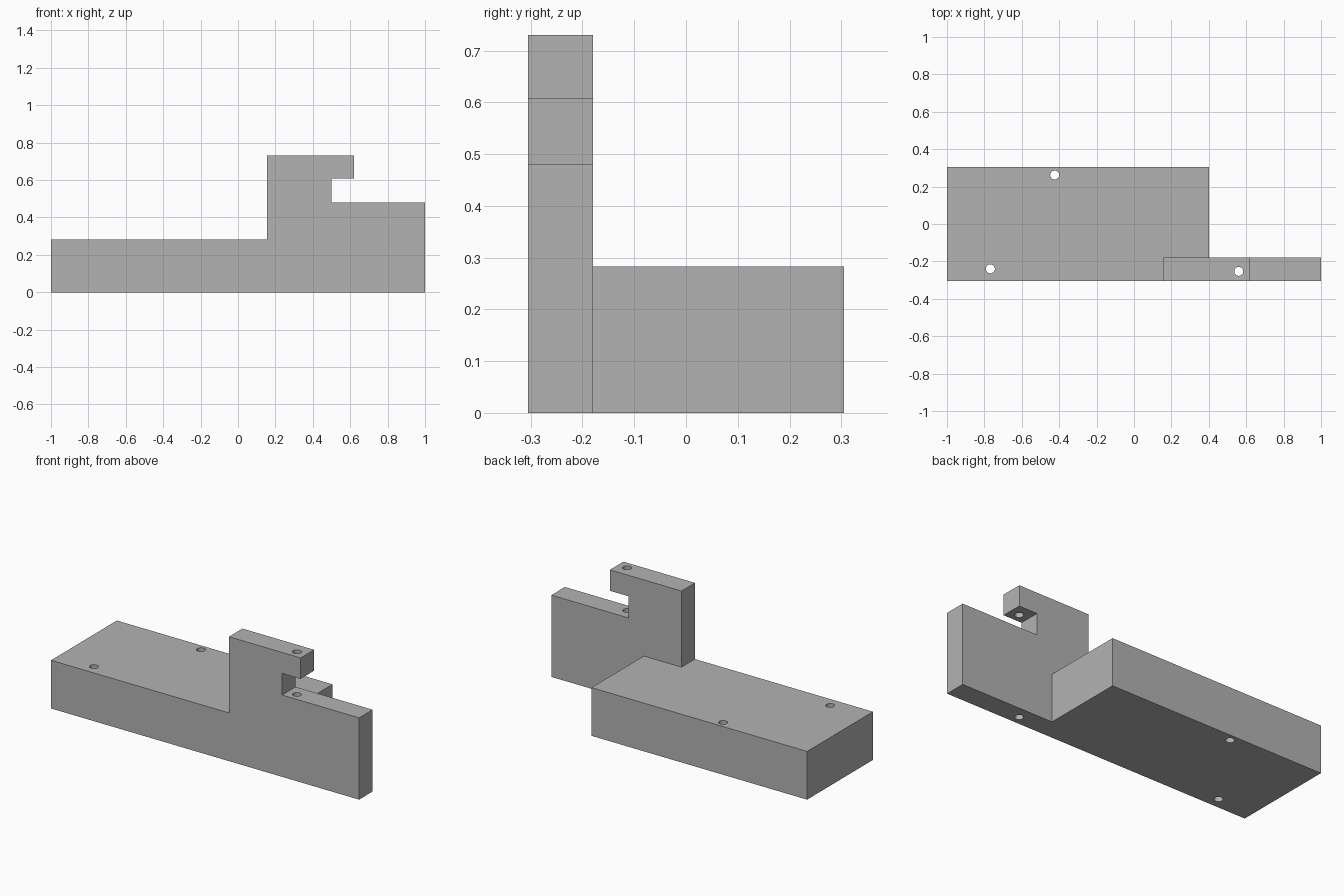
import bpy
import bmesh

if "Cube" in bpy.data.objects:
    bpy.data.objects.remove(bpy.data.objects["Cube"], do_unlink=True)

FRONT, WALL_BACK, BACK = -0.305, -0.18, 0.305

grey = bpy.data.materials.new("plain grey")
grey.use_nodes = True
grey.diffuse_color = (0.45, 0.45, 0.45, 1)
grey.node_tree.nodes["Principled BSDF"].inputs["Base Color"].default_value = grey.diffuse_color


def extrude_profile(name, outline, y0, y1):
    """Solid from an x-z outline, extruded from y0 to y1."""
    bm = bmesh.new()
    face = bm.faces.new([bm.verts.new((x, y0, z)) for x, z in outline])
    result = bmesh.ops.extrude_face_region(bm, geom=[face])
    moved = [g for g in result["geom"] if isinstance(g, bmesh.types.BMVert)]
    bmesh.ops.translate(bm, verts=moved, vec=(0, y1 - y0, 0))
    bmesh.ops.recalc_face_normals(bm, faces=bm.faces)
    mesh = bpy.data.meshes.new(name)
    bm.to_mesh(mesh)
    bm.free()
    mesh.materials.append(grey)
    obj = bpy.data.objects.new(name, mesh)
    bpy.context.collection.objects.link(obj)
    return obj


def combine(target, tool, operation):
    """Apply a boolean and discard the tool object."""
    mod = target.modifiers.new("boolean", 'BOOLEAN')
    mod.operation = operation
    mod.solver = 'EXACT'
    mod.object = tool
    bpy.context.view_layer.objects.active = target
    bpy.ops.object.modifier_apply(modifier=mod.name)
    bpy.data.objects.remove(tool, do_unlink=True)


# Thick base slab
bracket = extrude_profile(
    "notched_bracket", [(-1, 0), (0.4, 0), (0.4, 0.283), (-1, 0.283)], FRONT, BACK)

# Upright front wall with a hooked notch
wall = extrude_profile(
    "upright_wall",
    [(0.155, 0), (1, 0), (1, 0.48), (0.5, 0.48), (0.5, 0.607),
     (0.62, 0.607), (0.62, 0.73), (0.155, 0.73)], FRONT, WALL_BACK)
combine(bracket, wall, 'UNION')

# Vertical through holes
for x, y in [(-0.768, -0.24), (-0.424, 0.262), (0.56, -0.253)]:
    bpy.ops.mesh.primitive_cylinder_add(
        vertices=32, radius=0.024, depth=2, location=(x, y, 0.4))
    cutter = bpy.context.object
    cutter.name = "hole_cutter"
    cutter.hide_render = True
    cutter.data.materials.append(grey)
    combine(bracket, cutter, 'DIFFERENCE')

# Smooth hole walls, crisp edges elsewhere
bpy.ops.object.select_all(action='DESELECT')
bracket.select_set(True)
bpy.context.view_layer.objects.active = bracket
bpy.ops.object.shade_smooth_by_angle()
